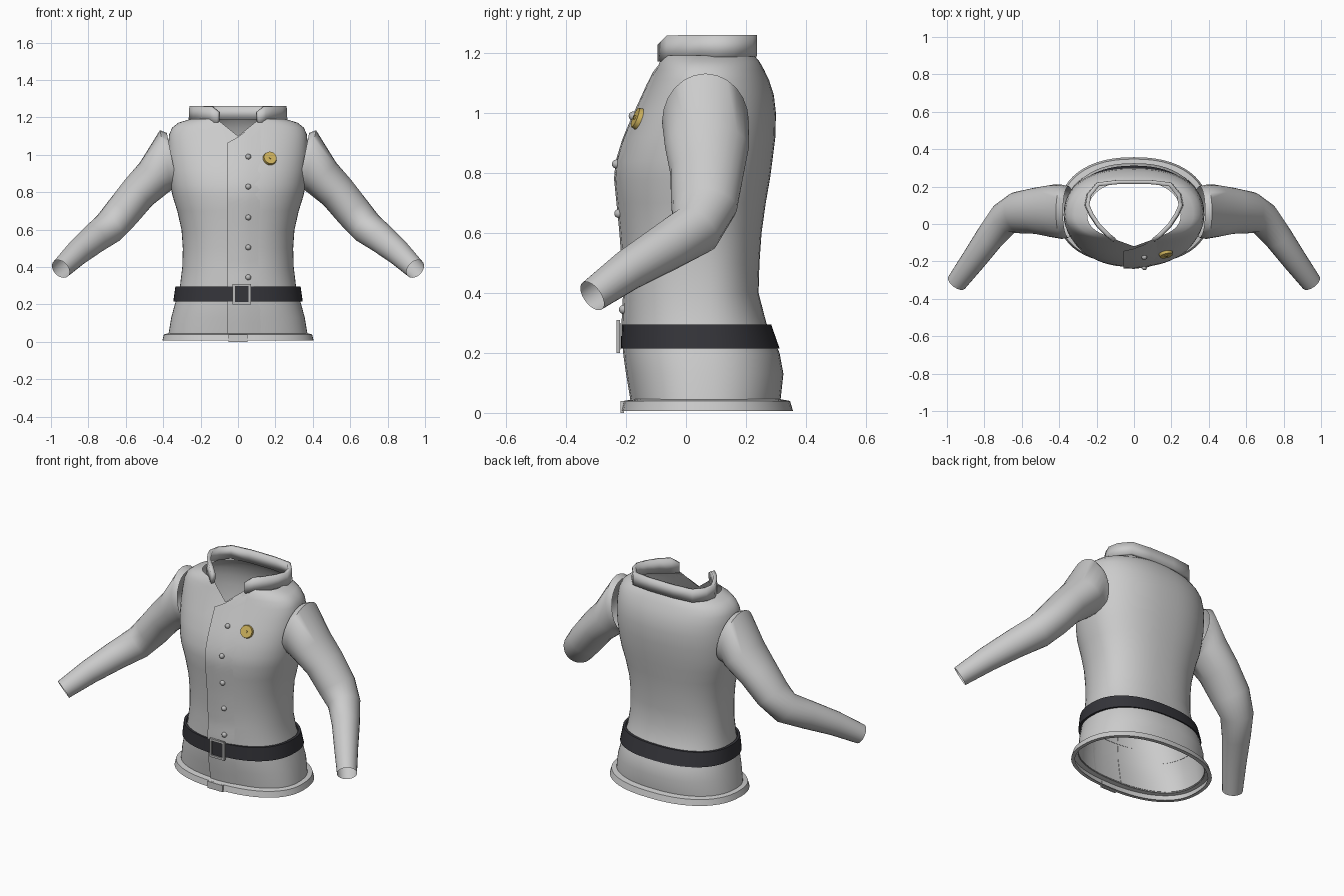
import bpy, bmesh, math
from mathutils import Vector

if "Cube" in bpy.data.objects:
    bpy.data.objects.remove(bpy.data.objects["Cube"])


def material(name, rgb):
    m = bpy.data.materials.new(name)
    m.diffuse_color = (*rgb, 1)
    m.use_nodes = True
    m.node_tree.nodes["Principled BSDF"].inputs["Base Color"].default_value = m.diffuse_color
    return m


CLOTH = material("light grey cloth", (0.6, 0.6, 0.6))
LEATHER = material("dark leather", (0.035, 0.035, 0.042))
METAL = material("grey metal", (0.5, 0.5, 0.5))
GOLD = material("gold", (0.62, 0.45, 0.11))
SEG, POW, YC = 56, 2.3, 0.05

# torso profile: z, half width, front y, back y
TORSO = [(0.04, .372, -.175, .315), (.13, .357, -.19, .325), (.2, .338, -.2, .312),
         (.3, .31, -.205, .268), (.4, .298, -.2, .242), (.5, .295, -.205, .245),
         (.6, .302, -.212, .252), (.7, .325, -.222, .266), (.78, .35, -.23, .28),
         (.84, .362, -.225, .288), (.92, .372, -.2, .298), (1.0, .376, -.165, .3),
         (1.06, .373, -.137, .293), (1.11, .368, -.115, .277), (1.145, .352, -.1, .26),
         (1.172, .318, -.09, .245), (1.192, .25, -.08, .228)]


def new_object(name, bm, mat, smooth=40):
    bmesh.ops.recalc_face_normals(bm, faces=bm.faces)
    me = bpy.data.meshes.new(name)
    bm.to_mesh(me)
    bm.free()
    me.materials.append(mat)
    ob = bpy.data.objects.new(name, me)
    bpy.context.collection.objects.link(ob)
    bpy.ops.object.select_all(action='DESELECT')
    ob.select_set(True)
    bpy.context.view_layer.objects.active = ob
    bpy.ops.object.shade_smooth_by_angle(angle=math.radians(smooth))
    return ob


def skin(rows, closed=True):
    """Join rows of points with quads."""
    bm = bmesh.new()
    vs = [[bm.verts.new(p) for p in row] for row in rows]
    n = len(rows[0])
    for a, b in zip(vs, vs[1:]):
        for i in range(n if closed else n - 1):
            j = (i + 1) % n
            bm.faces.new((a[i], a[j], b[j], b[i]))
    return bm


def oval(z, hw, yf, yb):
    pts = []
    for i in range(SEG):
        a = 2 * math.pi * i / SEG
        c, s = math.cos(a), math.sin(a)
        x = math.copysign(abs(c) ** (2 / POW), c) * hw
        y = math.copysign(abs(s) ** (2 / POW), s) * (yb - YC if s > 0 else YC - yf)
        pts.append((x, YC + y, z))
    return pts


def front_y(x, z):
    """Height of the chest surface at x, z."""
    z = min(max(z, TORSO[0][0]), TORSO[-1][0])
    for a, b in zip(TORSO, TORSO[1:]):
        if a[0] <= z <= b[0]:
            t = (z - a[0]) / (b[0] - a[0])
            hw, yf = a[1] + t * (b[1] - a[1]), a[2] + t * (b[2] - a[2])
            return YC - (YC - yf) * (1 - (abs(x) / hw) ** POW) ** (1 / POW)


def box(name, center, size, mat):
    bm = bmesh.new()
    bmesh.ops.create_cube(bm, size=1)
    for v in bm.verts:
        v.co = Vector(center) + Vector([v.co[i] * size[i] for i in range(3)])
    return new_object(name, bm, mat)


# torso, with a V cut at the throat
bm = skin([oval(*r) for r in TORSO])
for side in (-1, 1):
    front = [f for f in bm.faces if f.calc_center_median().y < 0
             and f.calc_center_median().z > 1.0]
    geom = front + list({e for f in front for e in f.edges}) + list({v for f in front for v in f.verts})
    bmesh.ops.bisect_plane(bm, geom=geom, plane_co=(0, 0, 1.1), plane_no=(-.8 * side, 0, 1))
gone = []
for f in bm.faces:
    c = f.calc_center_median()
    if c.y < 0 and c.z > 1.1 + .8 * abs(c.x):
        gone.append(f)
bmesh.ops.delete(bm, geom=gone, context='FACES')
new_object("torso", bm, CLOTH)

# hem band
new_object("hem_band", skin([oval(.046, .368, -.174, .314), oval(.04, .396, -.207, .347),
                             oval(.006, .405, -.215, .357), oval(.006, .385, -.195, .335)]), CLOTH, 30)
box("hem_flap", (0, -.213, .02), (.1, .012, .04), CLOTH)

# front overlap, raised along its left edge and fading to the right
rows = []
for k in range(41):
    row = []
    for x, off in ((-.055, -.002), (-.055, .01), (0, .01), (.06, .007), (.13, -.001)):
        top = 1.065 if x < 0 else 1.095 + .75 * x
        z = .045 + (top - .045) * k / 40
        row.append((x, front_y(x, z) - off, z))
    rows.append(row)
new_object("front_overlap", skin(rows, False), CLOTH)

# buttons
for z in (.99, .83, .665, .505, .345):
    bm = bmesh.new()
    bmesh.ops.create_uvsphere(bm, u_segments=12, v_segments=8, radius=.015)
    bmesh.ops.translate(bm, verts=bm.verts, vec=(.055, front_y(.055, z) - .008, z))
    new_object("button", bm, METAL)

# badge lying on the chest slope
bx, bz, d = .17, .98, .02
normal = Vector(((front_y(bx + d, bz) - front_y(bx - d, bz)) / (2 * d), -1,
                 (front_y(bx, bz + d) - front_y(bx, bz - d)) / (2 * d))).normalized()
rot = normal.to_track_quat('Z', 'Y').to_matrix()
for name, r, depth in (("badge", .038, .016), ("badge_center", .008, .026)):
    bm = bmesh.new()
    bmesh.ops.create_cone(bm, cap_ends=True, segments=20, radius1=r, radius2=r * .9, depth=depth)
    for v in bm.verts:
        v.co = rot @ v.co + Vector((bx, front_y(bx, bz), bz)) + normal * .006
    new_object(name, bm, GOLD)

# belt
new_object("belt", skin([oval(.215, .332, -.203, .298), oval(.215, .346, -.217, .312),
                         oval(.295, .335, -.215, .284), oval(.295, .32, -.203, .27)]), LEATHER, 30)

# buckle frame and prong
for s in (-1, 1):
    box("buckle_side", (.02 + s * .043, -.226, .255), (.013, .012, .11), METAL)
    box("buckle_bar", (.02, -.226, .255 + s * .049), (.086, .012, .013), METAL)
box("buckle_plate", (.02, -.221, .255), (.075, .006, .088), LEATHER)

# stand-up collar, open at the front: x, y, bottom z, top z
half = [(.112, -.095, 1.172, 1.228), (.15, -.065, 1.172, 1.258), (.2, -.015, 1.178, 1.26),
        (.24, .045, 1.185, 1.26), (.264, .1, 1.188, 1.26), (.252, .16, 1.188, 1.26),
        (.2, .222, 1.188, 1.26), (.08, .236, 1.188, 1.26)]
path = half + [(-x, y, a, b) for x, y, a, b in reversed(half)]
collar = new_object("collar", skin([[(x, y, a) for x, y, a, b in path],
                                    [(x * .985, y, b) for x, y, a, b in path]], False), CLOTH)
mod = collar.modifiers.new("thickness", 'SOLIDIFY')
mod.thickness = .022
mod.offset = -1 if collar.data.polygons[6].normal.y > 0 else 1

# sleeves: center x, y, z, horizontal radius, upright radius
ARM = [(.35, .065, .965, .138, .155), (.385, .065, .97, .145, .165), (.44, .07, .885, .14, .112),
       (.53, .07, .80, .123, .1), (.62, .06, .69, .112, .095), (.69, .03, .61, .09, .09),
       (.77, -.07, .55, .077, .08), (.86, -.195, .475, .066, .068), (.948, -.313, .39, .055, .055)]
for side, name in ((1, "left_sleeve"), (-1, "right_sleeve")):
    rows = []
    for i, (x, y, z, ru, rv) in enumerate(ARM):
        a, b = ARM[max(i - 1, 0)], ARM[min(i + 1, len(ARM) - 1)]
        t = Vector((1, 0, -.2)) if i < 2 else Vector(b[:3]) - Vector(a[:3])
        u = t.cross(Vector((0, 0, 1))).normalized()
        v = u.cross(t).normalized()
        row = []
        for k in range(24):
            g = 2 * math.pi * k / 24
            p = Vector((x, y, z)) + u * ru * math.cos(g) + v * rv * math.sin(g)
            row.append((p.x * side, p.y, p.z))
        rows.append(row)
    new_object(name, skin(rows), CLOTH, 60)
